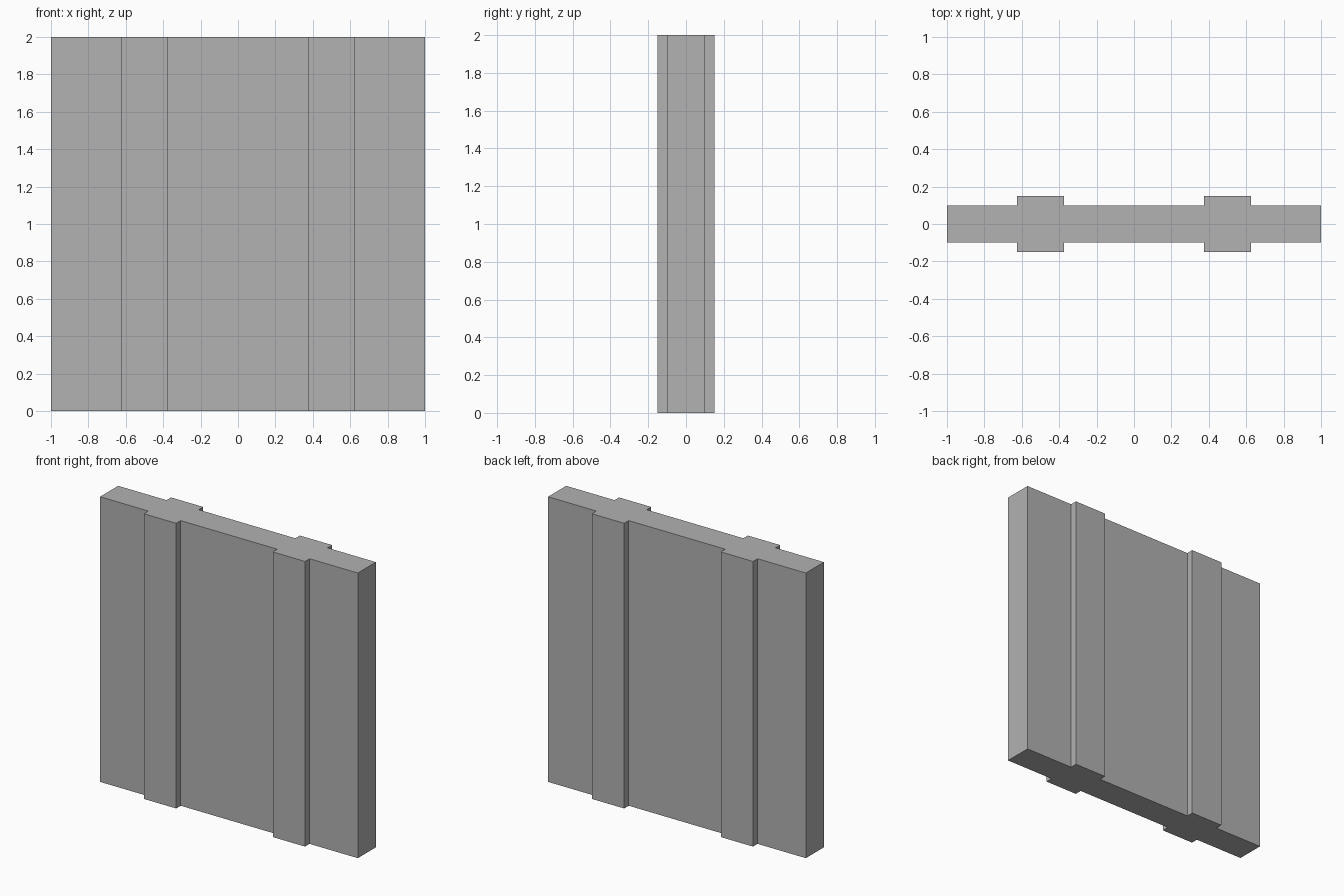
import bpy
import bmesh
from mathutils import Vector

cube = bpy.data.objects.get("Cube")
if cube:
    bpy.data.objects.remove(cube, do_unlink=True)

HEIGHT = 2.0
HALF_WIDTH = 1.0
WALL_Y = 0.1           # half thickness of the wall
PILASTER_Y = 0.15      # half thickness at the pilasters
INNER, OUTER = 0.375, 0.625

# Plain grey for the whole wall
grey = bpy.data.materials.new("plain grey")
colour = (0.445, 0.445, 0.445, 1)
grey.use_nodes = True
grey.diffuse_color = colour
grey.node_tree.nodes["Principled BSDF"].inputs["Base Color"].default_value = colour

# Plan outline: one quarter, mirrored to the back and then to the other side
quarter = [(INNER, -WALL_Y), (INNER, -PILASTER_Y), (OUTER, -PILASTER_Y),
           (OUTER, -WALL_Y), (HALF_WIDTH, -WALL_Y)]
half = quarter + [(x, -y) for x, y in reversed(quarter)]
outline = half + [(-x, y) for x, y in reversed(half)]

# Wall with two pilasters, extruded upwards from the plan
bm = bmesh.new()
base = bm.faces.new([bm.verts.new((x, y, 0)) for x, y in outline])
raised = bmesh.ops.extrude_face_region(bm, geom=[base], use_keep_orig=True)
top_verts = [g for g in raised["geom"] if isinstance(g, bmesh.types.BMVert)]
bmesh.ops.translate(bm, verts=top_verts, vec=Vector((0, 0, HEIGHT)))
bmesh.ops.recalc_face_normals(bm, faces=bm.faces)

mesh = bpy.data.meshes.new("wall_with_pilasters")
bm.to_mesh(mesh)
bm.free()
mesh.materials.append(grey)
wall = bpy.data.objects.new("wall_with_pilasters", mesh)
bpy.context.collection.objects.link(wall)
